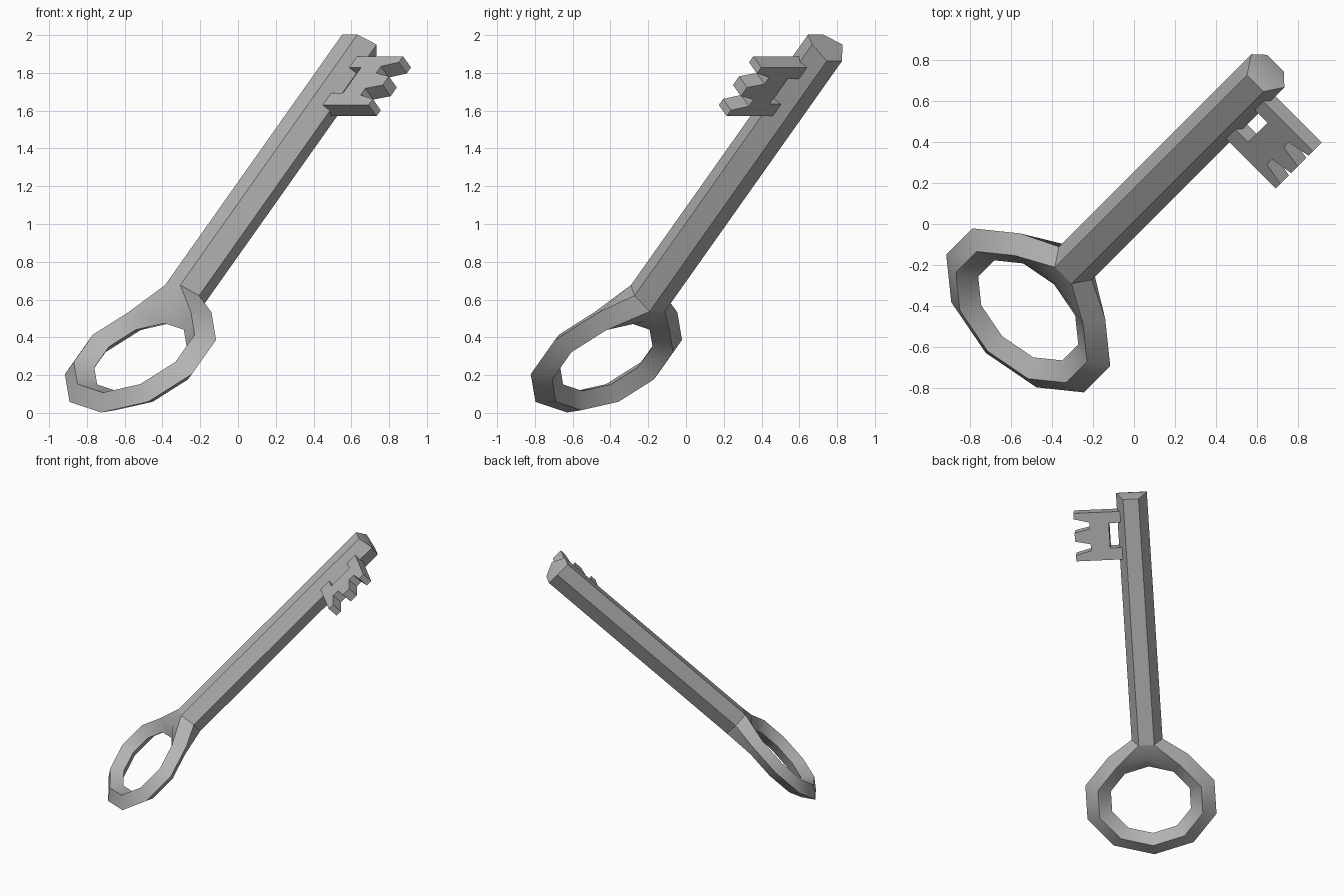
import bpy, bmesh
from math import sin, cos, pi, radians
from mathutils import Matrix

cube = bpy.data.objects.get("Cube")
if cube:
    bpy.data.objects.remove(cube, do_unlink=True)

# Local axes: x along the shaft, y towards the teeth, z through the thickness
S = 0.5 ** 0.5
AXES = Matrix(((0.5, S, 0.5), (0.5, -S, 0.5), (S, 0, -S))).to_4x4()
PLACE = AXES @ Matrix.Translation((0, -0.067, -0.678))

metal = bpy.data.materials.new("grey metal")
metal.use_nodes = True
GREY = (0.45, 0.45, 0.45, 1)
metal.diffuse_color = GREY
bsdf = metal.node_tree.nodes["Principled BSDF"]
bsdf.inputs["Base Color"].default_value = GREY
bsdf.inputs["Roughness"].default_value = 0.6


def finish(bm, name):
    bmesh.ops.recalc_face_normals(bm, faces=bm.faces)
    mesh = bpy.data.meshes.new(name)
    bm.to_mesh(mesh)
    bm.free()
    mesh.transform(PLACE)
    mesh.materials.append(metal)
    ob = bpy.data.objects.new(name, mesh)
    bpy.context.collection.objects.link(ob)
    bpy.ops.object.select_all(action='DESELECT')
    ob.select_set(True)
    bpy.context.view_layer.objects.active = ob
    bpy.ops.object.shade_smooth_by_angle(angle=radians(30))
    return ob


def hexagon(bm, flat_x, side_x):
    """Six-sided section whose two side corners sit at side_x."""
    verts = []
    for k in range(6):
        a = k * pi / 3
        x = side_x if k % 3 == 0 else flat_x
        verts.append(bm.verts.new((x, 0.114 * cos(a), -0.099 * sin(a) / sin(pi / 3))))
    return verts


# Shaft: hexagonal bar with slightly ridged ends
bm = bmesh.new()
start = hexagon(bm, 0.18, 0.2)
end = hexagon(bm, 2.055, 2.08)
for k in range(6):
    n = (k + 1) % 6
    bm.faces.new((start[k], start[n], end[n], end[k]))
for h in (start, end):
    bm.faces.new(h[:4])
    bm.faces.new((h[3], h[4], h[5], h[0]))
finish(bm, "shaft")

# Bow: ten-sided oval ring with a diamond section, blended into the shaft
bm = bmesh.new()
N = 10


def loop(scale, z):
    return [bm.verts.new((-0.26 + 0.415 * scale * cos(2 * pi * k / N),
                          0.5 * scale * sin(2 * pi * k / N), z)) for k in range(N)]


outer, front = loop(1, 0), loop(0.8, -0.066)
inner, back = loop(0.61, 0), loop(0.8, 0.066)
for k in range(N):
    n = (k + 1) % N
    for a, b in ((outer, front), (front, inner), (inner, back), (back, outer)):
        # the outer skin is left open where the neck joins
        if outer in (a, b) and 0 in (k, n):
            continue
        bm.faces.new((a[k], a[n], b[n], b[k]))
bm.verts.remove(outer[0])
# Neck: skin between the ring opening and the shaft section
m1, a1, a2, m2, b2, b1 = hexagon(bm, 0.18, 0.2)
for near, far, ridge in ((a1, a2, front), (b1, b2, back)):
    bm.faces.new((near, far, ridge[0]))
    for corner, side, k in ((near, m1, 1), (far, m2, N - 1)):
        bm.faces.new((corner, ridge[0], ridge[k]))
        bm.faces.new((corner, ridge[k], outer[k], side))
finish(bm, "bow")

# Bit: flat plate with two arms and three tapered teeth
TIP, ROOT, WEB, ARM = 0.433, 0.32, 0.178, 0.06
outline = [(1.585, ARM), (1.585, TIP), (1.63, TIP), (1.66, ROOT),
           (1.71, ROOT), (1.735, TIP), (1.80, TIP), (1.825, ROOT),
           (1.875, ROOT), (1.905, TIP), (1.95, TIP), (1.95, ARM),
           (1.865, ARM), (1.865, WEB), (1.675, WEB), (1.675, ARM)]
bm = bmesh.new()
face = bm.faces.new([bm.verts.new((x, y, -0.042)) for x, y in outline])
side = bmesh.ops.extrude_face_region(bm, geom=[face])
bmesh.ops.translate(bm, vec=(0, 0, 0.084),
                    verts=[g for g in side["geom"] if isinstance(g, bmesh.types.BMVert)])
finish(bm, "bit")
